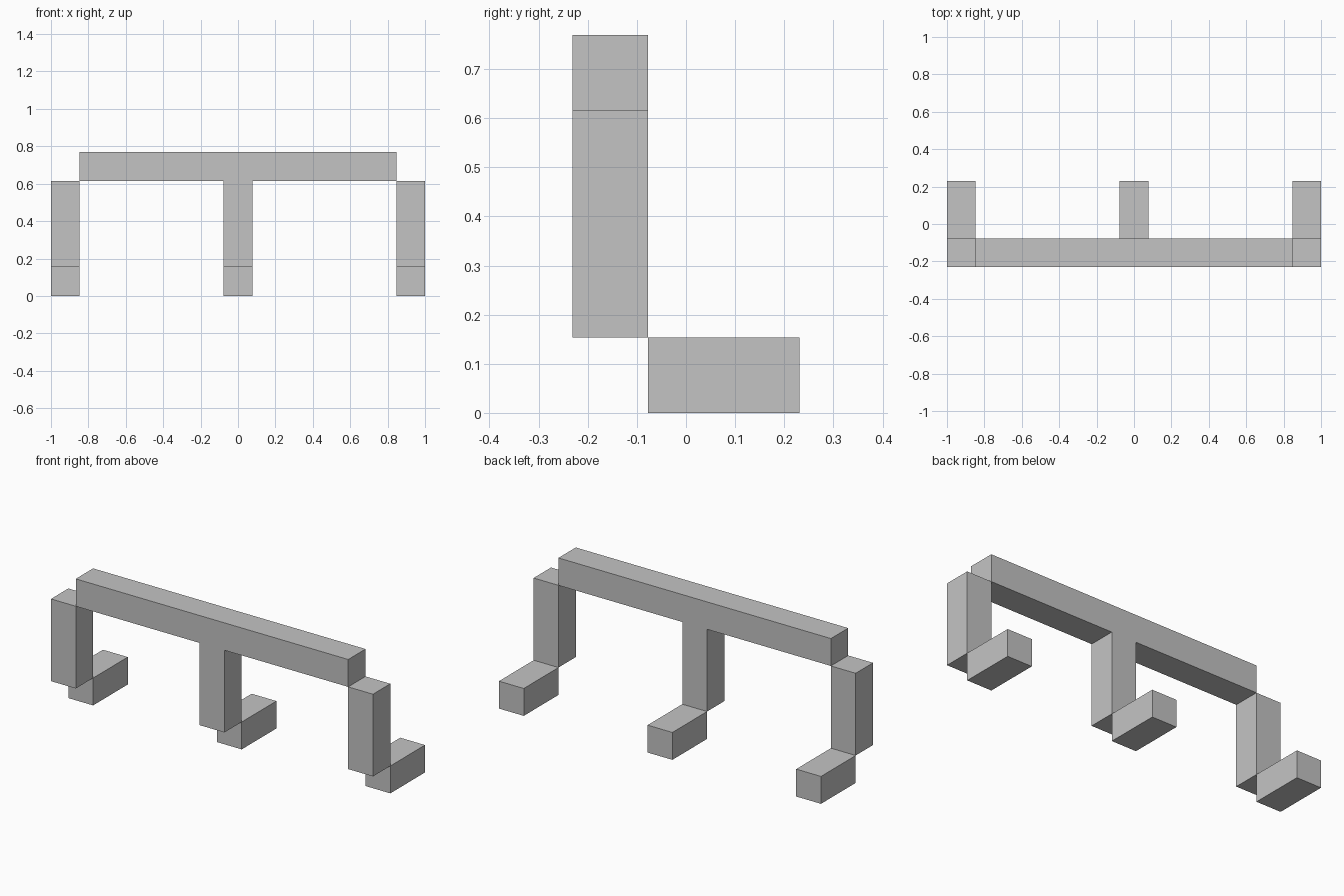
import bpy

cube = bpy.data.objects.get("Cube")
if cube:
    bpy.data.objects.remove(cube, do_unlink=True)

U = 2 / 13  # thickness of every beam

# Single flat grey
grey = bpy.data.materials.new("light_grey")
grey.use_nodes = True
color = (0.55, 0.55, 0.55, 1)
grey.diffuse_color = color
grey.node_tree.nodes["Principled BSDF"].inputs["Base Color"].default_value = color


def block(name, center, size):
    """Box placed by centre and size, both counted in beam thicknesses."""
    bpy.ops.mesh.primitive_cube_add(size=1, location=[c * U for c in center])
    obj = bpy.context.object
    obj.name = name
    obj.scale = [s * U for s in size]
    bpy.ops.object.transform_apply(location=False, rotation=False, scale=True)
    obj.data.materials.append(grey)


# Long top rail, resting between the outer posts
block("top_rail", (0, -1, 4.5), (11, 1, 1))

# Three posts, each with a foot reaching backwards
for side, x in (("right", -6), ("middle", 0), ("left", 6)):
    block(side + "_post", (x, -1, 2.5), (1, 1, 3))
    block(side + "_foot", (x, 0.5, 0.5), (1, 2, 1))
